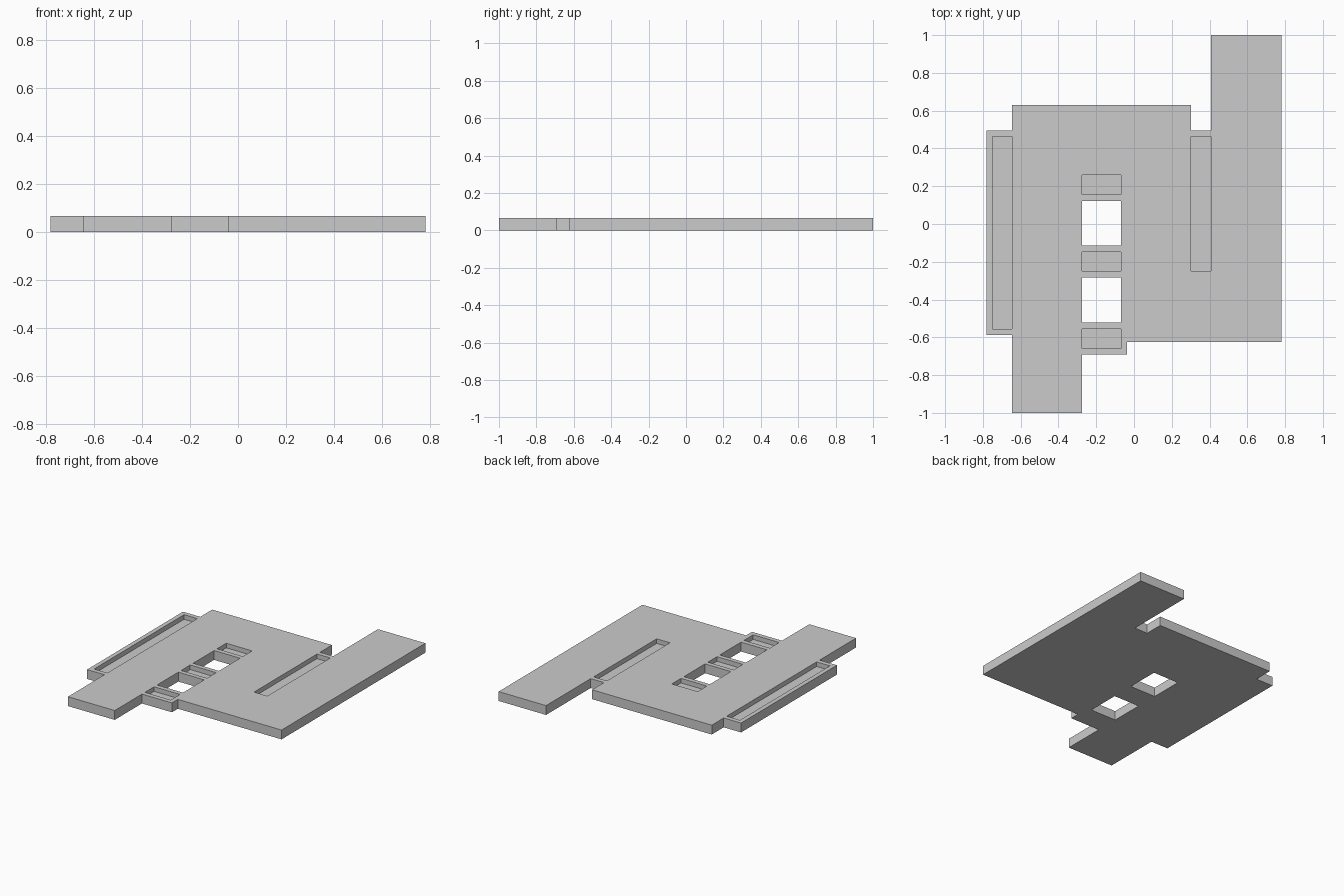
import bpy, bmesh

if "Cube" in bpy.data.objects:
    bpy.data.objects.remove(bpy.data.objects["Cube"])

T = 0.067       # plate thickness
FLOOR = 0.034   # height of the recess floors


def make_object(name, bm):
    bmesh.ops.recalc_face_normals(bm, faces=bm.faces)
    mesh = bpy.data.meshes.new(name)
    bm.to_mesh(mesh)
    bm.free()
    obj = bpy.data.objects.new(name, mesh)
    bpy.context.collection.objects.link(obj)
    return obj


def add_prism(bm, outline, z0, z1):
    face = bm.faces.new([bm.verts.new((x, y, z0)) for x, y in outline])
    ext = bmesh.ops.extrude_face_region(bm, geom=[face])["geom"]
    verts = [v for v in ext if isinstance(v, bmesh.types.BMVert)]
    bmesh.ops.translate(bm, verts=verts, vec=(0, 0, z1 - z0))


def add_box(bm, x0, x1, y0, y1, z0, z1):
    add_prism(bm, [(x0, y0), (x1, y0), (x1, y1), (x0, y1)], z0, z1)


# Plate outline with two long arms, side tab and bottom tab
outline = [
    (-0.645, -1.0), (-0.275, -1.0), (-0.275, -0.692), (-0.038, -0.692),
    (-0.038, -0.625), (0.782, -0.625), (0.782, 1.0), (0.407, 1.0),
    (0.407, 0.495), (0.302, 0.495), (0.302, 0.63), (-0.645, 0.63),
    (-0.645, 0.495), (-0.782, 0.495), (-0.782, -0.588), (-0.645, -0.588),
]
bm = bmesh.new()
add_prism(bm, outline, 0, T)
plate = make_object("plate", bm)

# Cutters: long recesses, small recesses, through holes
bm = bmesh.new()
add_box(bm, -0.75, -0.645, -0.555, 0.462, FLOOR, T + 0.1)
add_box(bm, 0.302, 0.407, -0.25, 0.462, FLOOR, T + 0.1)
for y0, y1 in [(0.156, 0.26), (-0.25, -0.147), (-0.659, -0.555)]:
    add_box(bm, -0.275, -0.07, y0, y1, FLOOR, T + 0.1)
for y0, y1 in [(-0.115, 0.123), (-0.522, -0.282)]:
    add_box(bm, -0.275, -0.07, y0, y1, -0.1, T + 0.1)
cutter = make_object("pocket_cutter", bm)
cutter.hide_render = True

mod = plate.modifiers.new("pockets", "BOOLEAN")
mod.operation = "DIFFERENCE"
mod.solver = "EXACT"
mod.object = cutter
bpy.context.view_layer.objects.active = plate
bpy.ops.object.modifier_apply(modifier=mod.name)
bpy.data.objects.remove(cutter)
